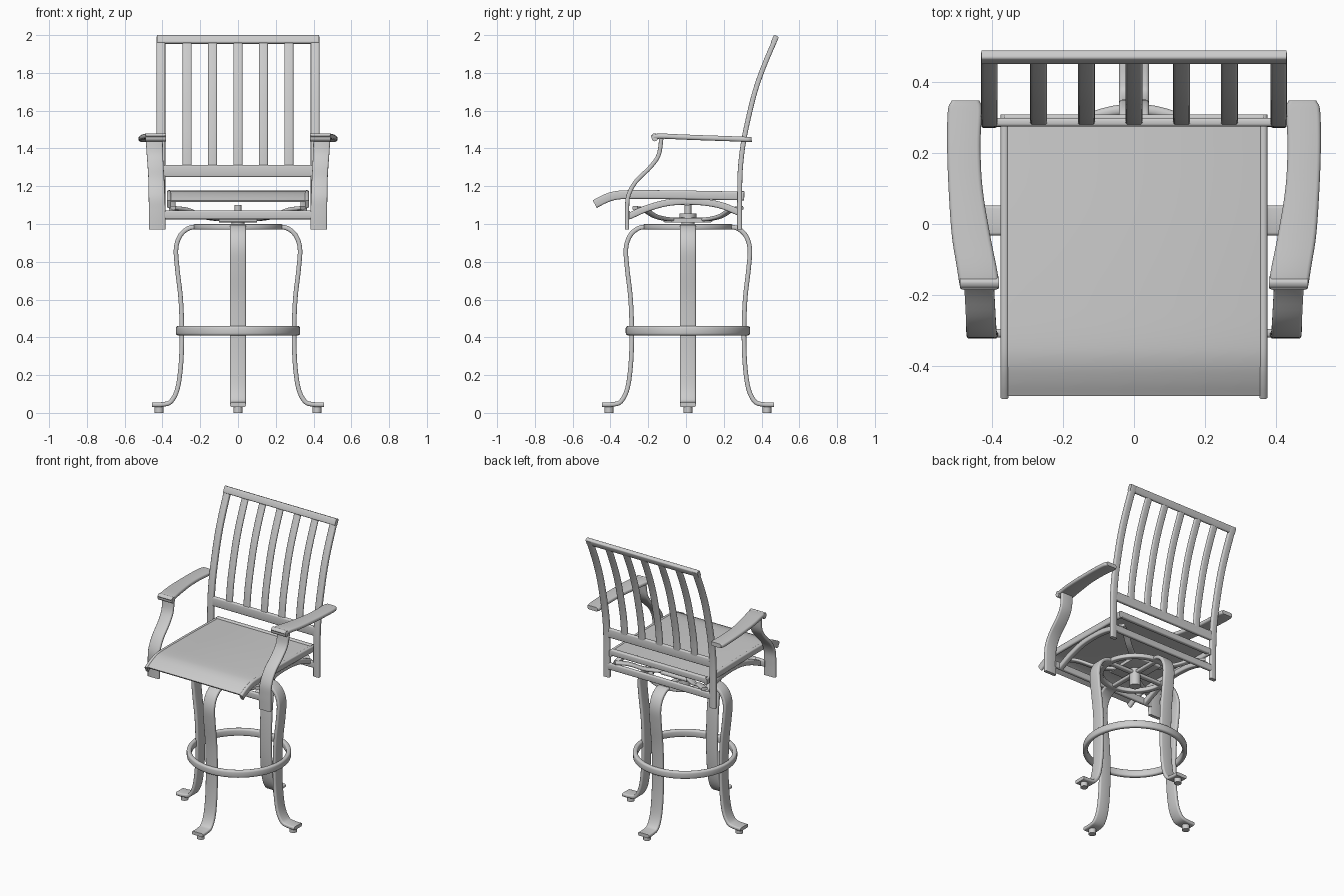
import bpy, bmesh, math
from mathutils import Vector

if "Cube" in bpy.data.objects:
    bpy.data.objects.remove(bpy.data.objects["Cube"])

CY = 0.01  # centre of the swivel base in y


def finish(name, bm):
    bmesh.ops.recalc_face_normals(bm, faces=bm.faces)
    me = bpy.data.meshes.new(name)
    bm.to_mesh(me)
    bm.free()
    ob = bpy.data.objects.new(name, me)
    bpy.context.collection.objects.link(ob)
    return ob


def smooth_path(pts, n):
    """Catmull-Rom through the points."""
    if len(pts) < 3:
        return pts
    p = [pts[0] * 2 - pts[1]] + pts + [pts[-1] * 2 - pts[-2]]
    out = []
    for a, b, c, d in zip(p, p[1:], p[2:], p[3:]):
        for i in range(n):
            t = i / n
            out.append((b * 2 + (c - a) * t + (a * 2 - b * 5 + c * 4 - d) * t * t
                        + (b * 3 - a - c * 3 + d) * t ** 3) * 0.5)
    return out + [pts[-1]]


def section(w, t, r):
    """Rounded rectangle, w by t."""
    r = min(r, w * 0.49, t * 0.49)
    res = []
    for k, (sx, sy) in enumerate([(1, 1), (-1, 1), (-1, -1), (1, -1)]):
        for j in range(4):
            a = math.radians(90 * k + 30 * j)
            res.append((sx * (w / 2 - r) + r * math.cos(a), sy * (t / 2 - r) + r * math.sin(a)))
    return res


def sweep(name, pts, wdir, w, t, r=0.008, n=5, closed=False):
    """Sweep a flat bar along pts; w is measured along wdir. w may be a list, one per point."""
    ws = w if isinstance(w, list) else [w] * len(pts)
    path = [Vector((*p, q)) for p, q in zip(pts, ws)]
    if not closed:
        path = smooth_path(path, n)
    W = Vector(wdir).normalized()
    pos = [p.to_3d() for p in path]
    m = len(pos)
    bm = bmesh.new()
    rings = []
    for i in range(m):
        if closed:
            T = pos[(i + 1) % m] - pos[i - 1]
        else:
            T = pos[min(i + 1, m - 1)] - pos[max(i - 1, 0)]
        N = T.cross(W).normalized()
        rings.append([bm.verts.new(pos[i] + W * a + N * b) for a, b in section(path[i][3], t, r)])
    k = len(rings[0])
    for i in range(m if closed else m - 1):
        A, B = rings[i], rings[(i + 1) % m]
        for j in range(k):
            bm.faces.new((A[j], A[(j + 1) % k], B[(j + 1) % k], B[j]))
    if not closed:
        bm.faces.new(rings[0])
        bm.faces.new(rings[-1])
    return finish(name, bm)


def hoop(name, radius, z, h, t, r):
    pts = [(radius * math.cos(a), CY + radius * math.sin(a), z)
           for a in (2 * math.pi * i / 64 for i in range(64))]
    return sweep(name, pts, (0, 0, 1), h, t, r, closed=True)


def cyl(name, x, y, z0, z1, rad):
    bm = bmesh.new()
    bmesh.ops.create_cone(bm, cap_ends=True, segments=24, radius1=rad, radius2=rad, depth=z1 - z0)
    bmesh.ops.translate(bm, verts=bm.verts, vec=(x, y, (z0 + z1) / 2))
    return finish(name, bm)


def bar(name, half, y, z, h, t):
    return sweep(name, [(-half, y, z), (half, y, z)], (0, 0, 1), h, t)


# Base: four cabriole legs with feet
LEG = [(0.22, 0.985), (0.262, 0.977), (0.305, 0.94), (0.328, 0.87), (0.321, 0.76), (0.303, 0.6),
       (0.297, 0.42), (0.302, 0.26), (0.32, 0.13), (0.355, 0.06), (0.40, 0.045), (0.455, 0.043)]
for i in range(4):
    a = i * math.pi / 2
    c, s = math.cos(a), math.sin(a)
    sweep(f"leg_{i}", [(r * c, CY + r * s, z) for r, z in LEG], (-s, c, 0), 0.085, 0.024, 0.009)
    cyl(f"foot_{i}", 0.418 * c, CY + 0.418 * s, 0, 0.034, 0.024)
    # spokes of the swivel wheel
    sweep(f"wheel_spoke_{i}", [(0.02 * c, CY + 0.02 * s, 0.985), (0.22 * c, CY + 0.22 * s, 0.985)],
          (-s, c, 0), 0.035, 0.022)
hoop("foot_ring", 0.314, 0.435, 0.05, 0.03, 0.012)
hoop("wheel_rim", 0.218, 0.985, 0.028, 0.036, 0.006)
cyl("swivel_hub", 0, CY, 0.89, 1.03, 0.035)
cyl("swivel_pin", 0, CY, 1.0, 1.1, 0.018)
cyl("swivel_collar", 0, CY, 1.02, 1.055, 0.045)
sweep("swivel_plate", [(-0.1, CY, 1.02), (0.1, CY, 1.02)], (0, 1, 0), 0.26, 0.022)

# Seat: sling over two bent side rails
RAIL = [(-0.483, 1.105), (-0.44, 1.128), (-0.39, 1.147), (-0.33, 1.155), (-0.2, 1.156),
        (0, 1.154), (0.308, 1.148)]
for s in (-1, 1):
    sweep("seat_rail", [(s * 0.365, y, z) for y, z in RAIL], (1, 0, 0), 0.022, 0.046, 0.009)
    # arched strap under the rail, and diagonal braces to the swivel plate
    sweep("seat_strap", [(s * 0.348, y, z) for y, z in
                         [(-0.305, 1.04), (-0.2, 1.085), (-0.08, 1.115), (0.06, 1.118), (0.18, 1.1), (0.285, 1.06)]],
          (1, 0, 0), 0.035, 0.035)
    for f in (-1, 1):
        sweep("seat_brace", [(s * x, CY + f * y, z) for x, y, z in
                             [(0.03, 0.03, 1.025), (0.1, 0.1, 1.025), (0.19, 0.17, 1.04), (0.27, 0.23, 1.075), (0.345, 0.28, 1.085)]],
              (1, -s * f, 0), 0.04, 0.02)
sweep("seat_sling", [(0, y, z + 0.015) for y, z in RAIL[:-1]] + [(0, 0.29, 1.163)],
      (1, 0, 0), 0.73, 0.01, 0.003)
bar("seat_rear_tube", 0.365, 0.295, 1.155, 0.042, 0.028)
bar("front_crossbar", 0.395, -0.308, 1.048, 0.046, 0.024)
bar("rear_crossbar", 0.395, 0.285, 1.048, 0.046, 0.024)

# Back: curved posts, slats and rails share one profile
BACK = [(0.284, 0.97), (0.284, 1.12), (0.287, 1.28), (0.302, 1.42), (0.33, 1.56),
        (0.365, 1.7), (0.41, 1.83), (0.478, 1.99)]
for s in (-1, 1):
    sweep("back_post", [(s * 0.408, y, z) for y, z in BACK], (1, 0, 0), 0.046, 0.026)
for i in range(-2, 3):
    sweep("back_slat", [(i * 0.1345, y, z) for y, z in BACK[2:]], (1, 0, 0), 0.048, 0.02)
sweep("back_top_rail", [(-0.43, 0.47, 1.976), (0.43, 0.47, 1.976)], (0, 0.4, 0.92), 0.046, 0.028)
bar("back_lower_rail", 0.395, 0.287, 1.28, 0.064, 0.024)

# Arms: S-curved front supports and broad armrests
for s in (-1, 1):
    sweep("arm_support", [(s * x, y, z) for x, y, z in
                          [(0.428, -0.312, 0.97), (0.428, -0.312, 1.07), (0.43, -0.305, 1.15), (0.432, -0.265, 1.225),
                           (0.436, -0.19, 1.3), (0.44, -0.145, 1.365), (0.444, -0.13, 1.455)]],
          (1, 0, 0), [0.088, 0.088, 0.086, 0.084, 0.084, 0.086, 0.09], 0.022)
    sweep("armrest", [(s * x, y, z) for x, y, z in
                      [(0.436, -0.178, 1.456), (0.437, -0.165, 1.463), (0.444, -0.12, 1.465), (0.46, -0.03, 1.461), (0.475, 0.1, 1.456),
                       (0.48, 0.22, 1.452), (0.477, 0.32, 1.448), (0.475, 0.348, 1.448)]],
          (1, 0, 0), [0.108, 0.112, 0.112, 0.108, 0.096, 0.094, 0.096, 0.078], 0.027, 0.011)
    sweep("armrest_lip", [(s * 0.436 - 0.055, -0.165, 1.459), (s * 0.436 + 0.055, -0.165, 1.459)],
          (0, 0, 1), 0.042, 0.034, 0.016)

# Smooth the rounded bars, keep the sharp ends
for ob in bpy.context.collection.objects:
    ob.select_set(True)
    bpy.context.view_layer.objects.active = ob
bpy.ops.object.shade_smooth_by_angle(angle=math.radians(40))
